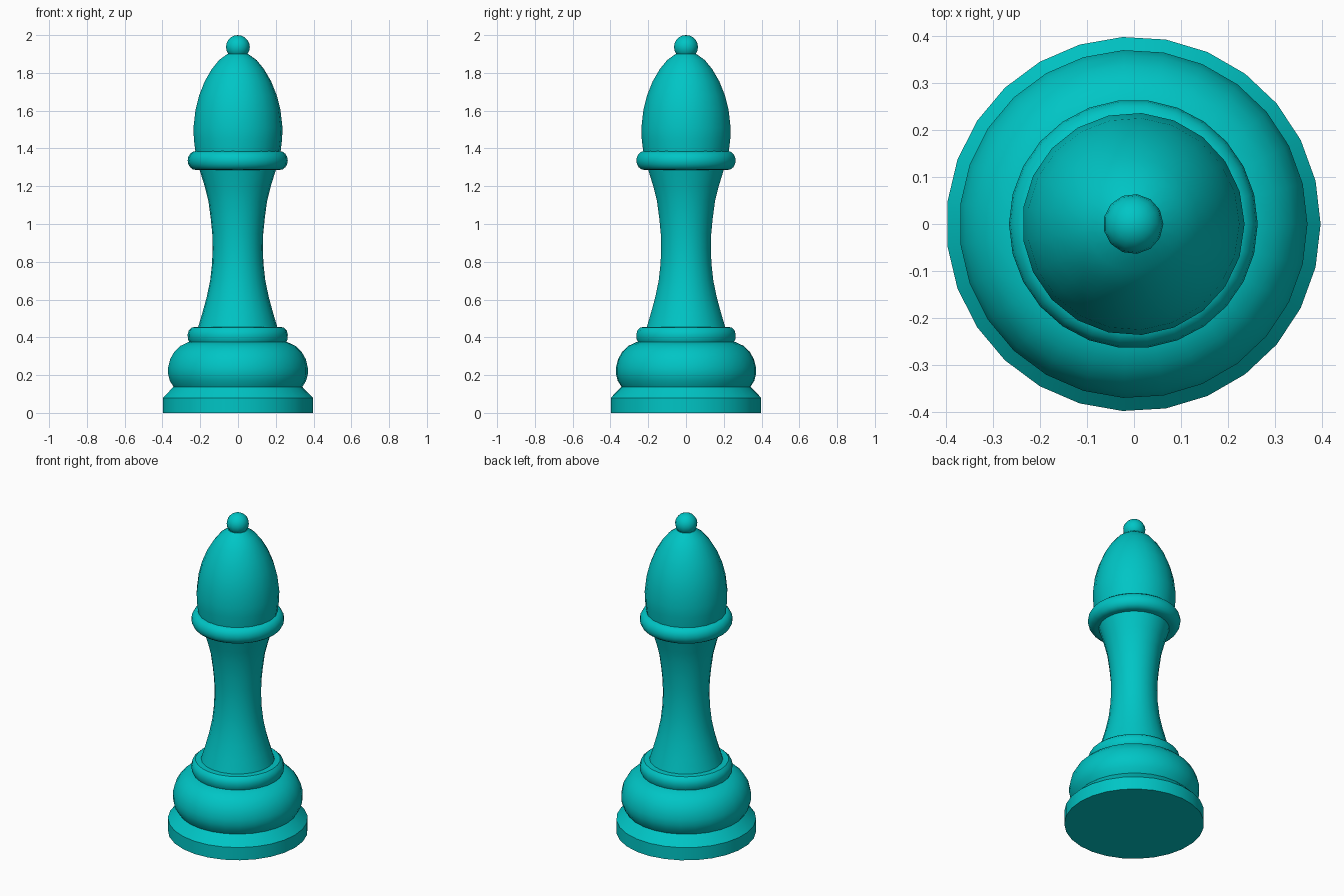
import bpy, bmesh, math

if "Cube" in bpy.data.objects:
    bpy.data.objects.remove(bpy.data.objects["Cube"])

SHIFT = -0.0014  # odd-sided base is centred by its bounds

mat = bpy.data.materials.new("teal")
mat.diffuse_color = (0.0, 0.56, 0.56, 1)
mat.use_nodes = True
mat.node_tree.nodes["Principled BSDF"].inputs["Base Color"].default_value = mat.diffuse_color


def lathe(name, profile, sides):
    """Revolve (radius, z) points around the vertical axis, bottom to top."""
    bm = bmesh.new()
    rings = []
    for r, z in profile:
        if r == 0:
            rings.append([bm.verts.new((SHIFT, 0, z))] * sides)
        else:
            rings.append([bm.verts.new((SHIFT + r * math.cos(math.tau * i / sides),
                                        r * math.sin(math.tau * i / sides), z))
                          for i in range(sides)])
    for a, b in zip(rings, rings[1:]):
        for i in range(sides):
            j = (i + 1) % sides
            quad = list(dict.fromkeys((a[i], a[j], b[j], b[i])))
            bm.faces.new(quad)
    me = bpy.data.meshes.new(name)
    bm.to_mesh(me)
    bm.free()
    me.materials.append(mat)
    ob = bpy.data.objects.new(name, me)
    bpy.context.collection.objects.link(ob)
    bpy.ops.object.select_all(action='DESELECT')
    ob.select_set(True)
    bpy.context.view_layer.objects.active = ob
    bpy.ops.object.shade_smooth_by_angle(angle=math.radians(35))
    return ob


def arc(r, z, rx, rz, start, end, n):
    """Profile points along an ellipse, angles in degrees."""
    pts = []
    for k in range(n + 1):
        t = math.radians(start + (end - start) * k / n)
        pts.append((max(0, r + rx * math.cos(t)), z + rz * math.sin(t)))
    return pts


# Foot with bevelled top edge
lathe("foot", [(0, 0), (0.399, 0), (0.399, 0.08), (0.342, 0.138)], 27)

# Bulging base
lathe("base_bulge", [(0.342, 0.138), (0.362, 0.17), (0.371, 0.205), (0.371, 0.24),
                     (0.36, 0.285), (0.337, 0.325), (0.305, 0.355), (0.262, 0.375),
                     (0.24, 0.377)], 27)

# Step ring above the base
lathe("lower_ring", [(0.255, 0.372), (0.264, 0.39), (0.265, 0.415), (0.259, 0.438),
                     (0.242, 0.453), (0.2, 0.455)], 26)

# Waisted stem
lathe("stem", [(0.21, 0.453), (0.187, 0.53), (0.165, 0.61), (0.146, 0.70),
               (0.136, 0.79), (0.133, 0.87), (0.135, 0.95), (0.143, 1.03),
               (0.155, 1.12), (0.175, 1.2), (0.203, 1.29)], 22)

# Collar
lathe("collar", [(0.19, 1.286)] + arc(0.222, 1.336, 0.043, 0.05, -90, 90, 8)
      + [(0.2, 1.386)], 26)

# Pointed head
lathe("head", [(0.227, 1.384), (0.235, 1.45), (0.237, 1.51), (0.226, 1.605),
               (0.207, 1.68), (0.177, 1.755), (0.139, 1.82), (0.1, 1.868),
               (0.055, 1.9), (0, 1.9)], 21)

# Finial ball
ball = arc(0, 1.937, 0.064, 0.063, -90, 90, 10)
ball[0], ball[-1] = (0, 1.874), (0, 2.0)
lathe("finial", ball, 13)
